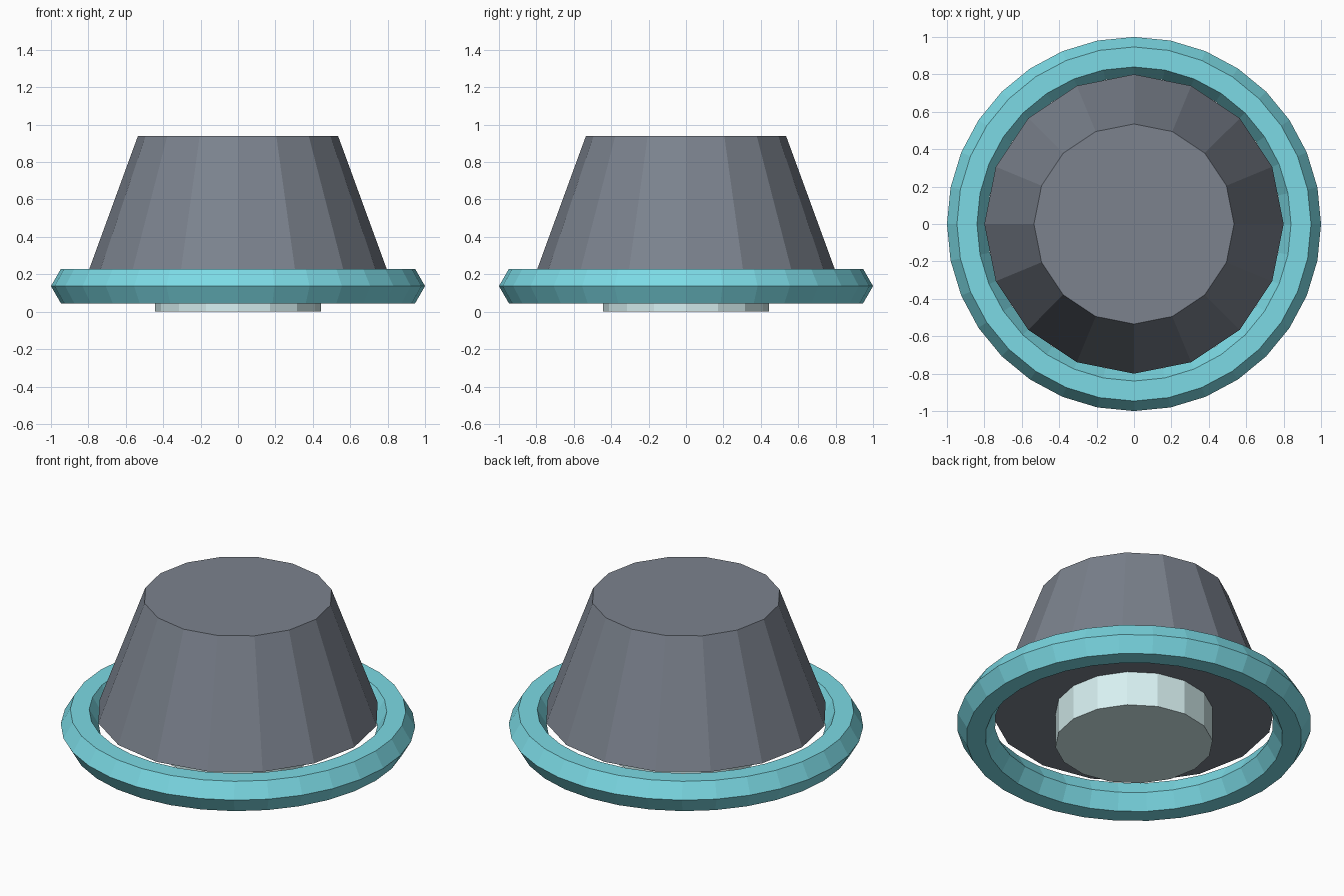
import bpy
from math import pi

if "Cube" in bpy.data.objects:
    bpy.data.objects.remove(bpy.data.objects["Cube"])


def paint(obj, name, color):
    mat = bpy.data.materials.new(name)
    mat.diffuse_color = (*color, 1)
    mat.use_nodes = True
    mat.node_tree.nodes["Principled BSDF"].inputs["Base Color"].default_value = mat.diffuse_color
    obj.data.materials.append(mat)


def frustum(name, r_low, r_high, z_low, z_high, mat, color):
    bpy.ops.mesh.primitive_cone_add(vertices=16, radius1=r_low, radius2=r_high,
                                    depth=z_high - z_low,
                                    location=(0, 0, (z_low + z_high) / 2))
    obj = bpy.context.object
    obj.name = name
    paint(obj, mat, color)
    return obj


# tapered main body
frustum("tapered_body", 0.80, 0.535, 0.215, 0.94, "slate", (0.2, 0.225, 0.27))

# short pale foot under the body
frustum("foot", 0.445, 0.445, 0.0, 0.215, "pale_glow", (0.68, 0.87, 0.88))

# floating hexagonal-section ring around the base
bpy.ops.mesh.primitive_torus_add(major_segments=32, minor_segments=6,
                                 major_radius=0.893, minor_radius=0.107,
                                 location=(0, 0, 0.137))
ring = bpy.context.object
ring.name = "base_ring"
paint(ring, "cyan", (0.2, 0.7, 0.78))

for obj in bpy.context.scene.objects:
    for poly in obj.data.polygons:
        poly.use_smooth = False
